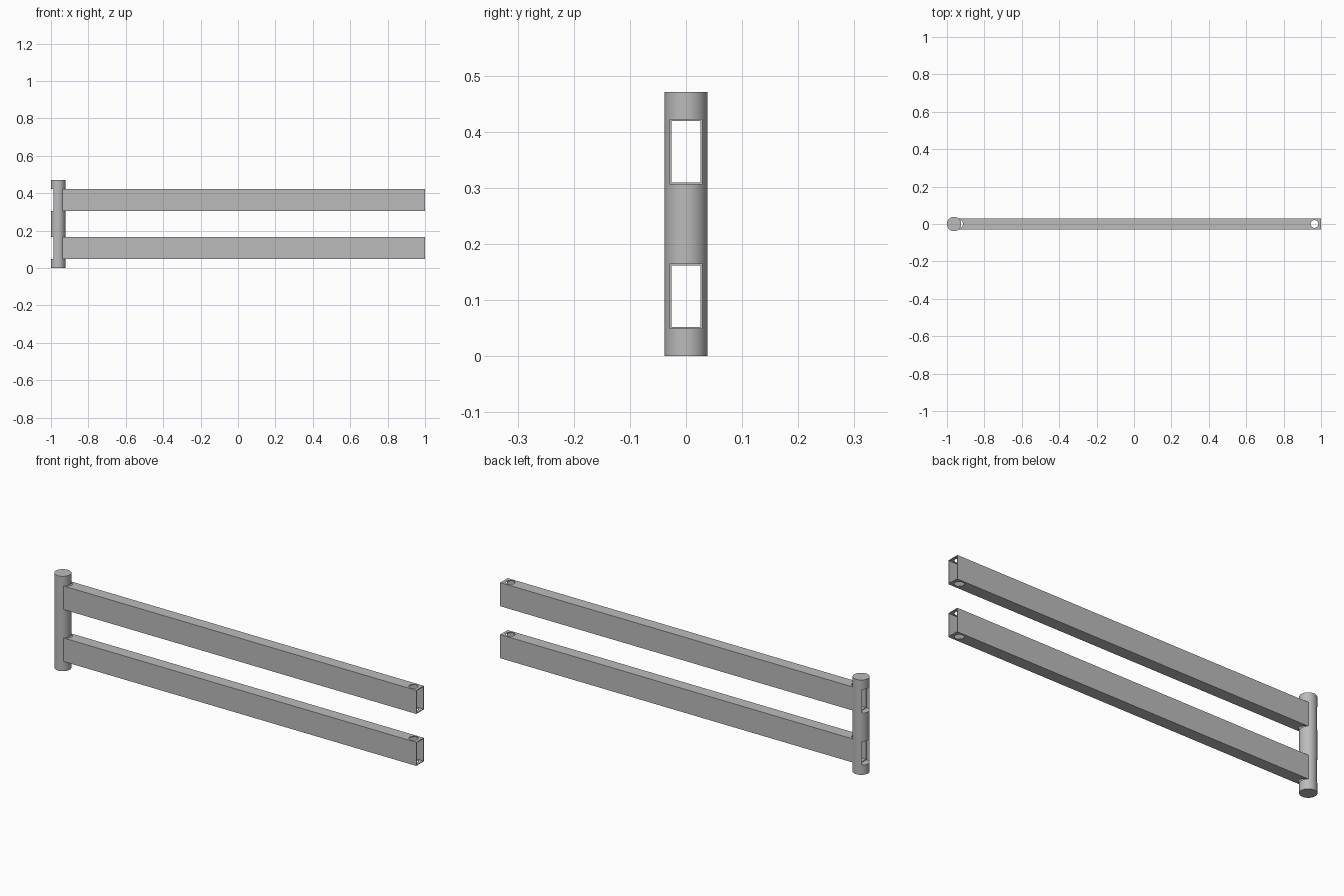
import bpy
import math

if "Cube" in bpy.data.objects:
    bpy.data.objects.remove(bpy.data.objects["Cube"], do_unlink=True)

POST_X, POST_R, POST_H = -0.962, 0.0384, 0.471
BEAM_START, BEAM_END = -0.97, 1.0
BEAM_W, BEAM_H, WALL = 0.059, 0.117, 0.0035
HOLE_R, HOLE_INSET = 0.021, 0.035

steel = bpy.data.materials.new("grey steel")
steel.use_nodes = True
grey = (0.5, 0.5, 0.5, 1)
steel.diffuse_color = grey
steel.node_tree.nodes["Principled BSDF"].inputs["Base Color"].default_value = grey


def box(name, x0, x1, width, height, z):
    bpy.ops.mesh.primitive_cube_add(size=1, location=((x0 + x1) / 2, 0, z))
    ob = bpy.context.object
    ob.name = name
    ob.scale = (x1 - x0, width, height)
    bpy.ops.object.transform_apply(location=False, rotation=False, scale=True)
    return ob


def cylinder(name, x, z, radius, depth, sides=48):
    bpy.ops.mesh.primitive_cylinder_add(vertices=sides, radius=radius, depth=depth, location=(x, 0, z))
    ob = bpy.context.object
    ob.name = name
    return ob


def carve(ob, cutters):
    for cutter in cutters:
        mod = ob.modifiers.new("cut", "BOOLEAN")
        mod.operation = "DIFFERENCE"
        mod.solver = "EXACT"
        mod.object = cutter
        bpy.context.view_layer.objects.active = ob
        bpy.ops.object.modifier_apply(modifier=mod.name)
        bpy.data.objects.remove(cutter, do_unlink=True)


def finish(ob):
    ob.data.materials.clear()
    ob.data.materials.append(steel)
    bpy.ops.object.select_all(action="DESELECT")
    ob.select_set(True)
    bpy.context.view_layer.objects.active = ob
    bpy.ops.object.shade_smooth_by_angle(angle=math.radians(30))


# Beam centre heights
levels = {"lower_beam": 0.1065, "upper_beam": POST_H - 0.1065}

# Solid round post, slotted right through for both beams
post = cylinder("hinge_post", POST_X, POST_H / 2, POST_R, POST_H, 64)
carve(post, [box("slot_cutter", POST_X - 0.1, POST_X + 0.1, BEAM_W, BEAM_H, z)
             for z in levels.values()])
finish(post)

# Hollow rectangular beams with a vertical pin hole near each end
for name, z in levels.items():
    beam = box(name, BEAM_START, BEAM_END, BEAM_W, BEAM_H, z)
    cutters = [box("bore_cutter", BEAM_START - 0.1, BEAM_END + 0.1,
                   BEAM_W - 2 * WALL, BEAM_H - 2 * WALL, z)]
    for x in (BEAM_START + HOLE_INSET, BEAM_END - HOLE_INSET):
        cutters.append(cylinder("hole_cutter", x, z, HOLE_R, BEAM_H * 1.5))
    carve(beam, cutters)
    finish(beam)
